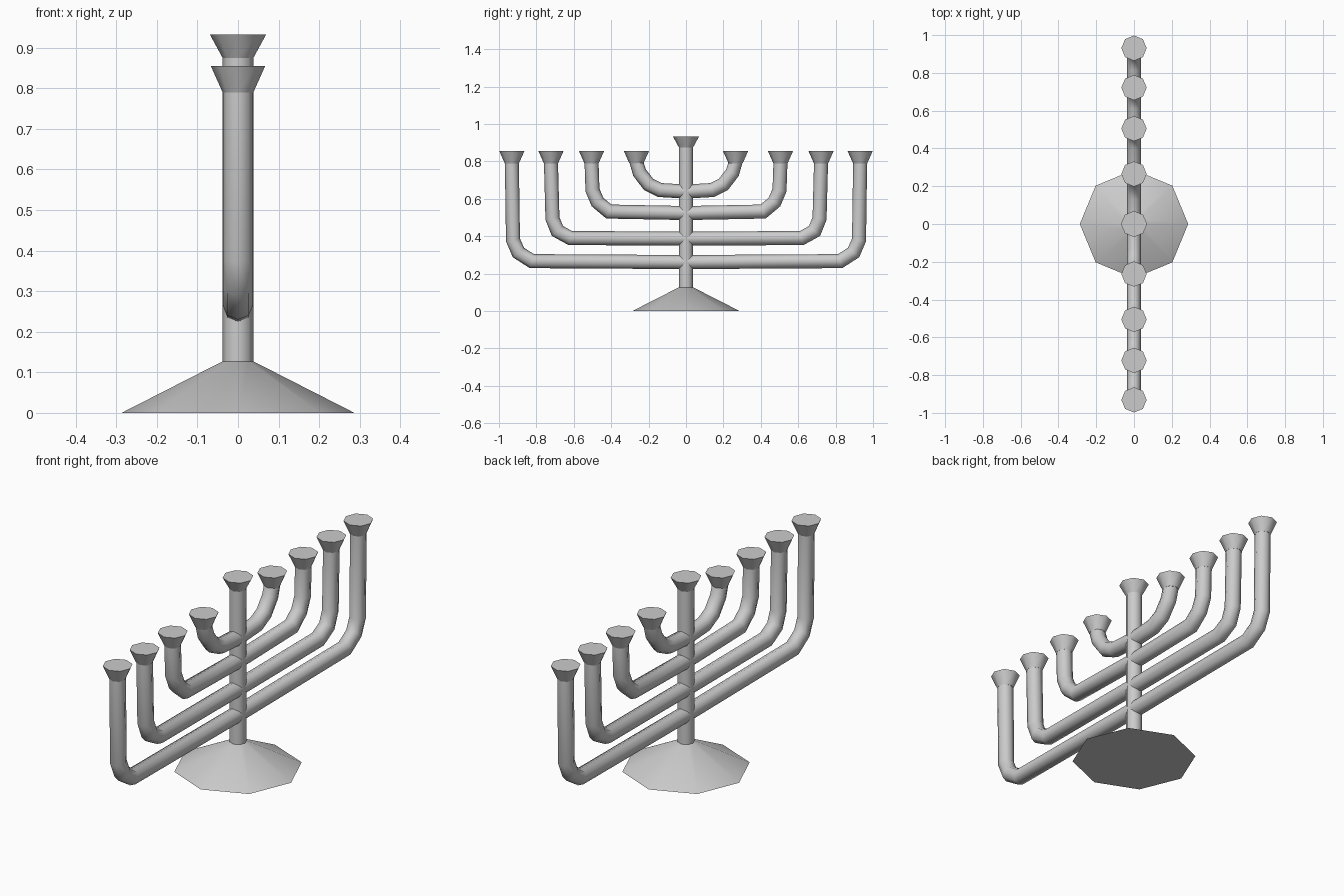
import bpy, bmesh
from math import cos, sin, pi, radians
from mathutils import Vector

if "Cube" in bpy.data.objects:
    bpy.data.objects.remove(bpy.data.objects["Cube"])

SIDES = 8


def make_object(name, rings):
    """Skin a list of vertex rings, cap both ends and shade smooth."""
    bm = bmesh.new()
    loops = [[bm.verts.new(p) for p in ring] for ring in rings]
    for a, b in zip(loops, loops[1:]):
        for i in range(SIDES):
            j = (i + 1) % SIDES
            bm.faces.new((a[i], a[j], b[j], b[i]))
    bm.faces.new(loops[0])
    bm.faces.new(loops[-1])
    bmesh.ops.recalc_face_normals(bm, faces=bm.faces)
    mesh = bpy.data.meshes.new(name)
    bm.to_mesh(mesh)
    bm.free()
    obj = bpy.data.objects.new(name, mesh)
    bpy.context.collection.objects.link(obj)
    bpy.ops.object.select_all(action='DESELECT')
    obj.select_set(True)
    bpy.context.view_layer.objects.active = obj
    bpy.ops.object.shade_smooth_by_angle(angle=radians(50))
    return obj


def cone(name, y, profile):
    """Octagonal turned part from (radius, z) pairs."""
    make_object(name, [[(r * cos(2 * pi * i / SIDES), y + r * sin(2 * pi * i / SIDES), z)
                        for i in range(SIDES)] for r, z in profile])


def tube(name, path, radius):
    """Octagonal tube along a path in the YZ plane with mitred bends."""
    pts = [Vector((0, y, z)) for y, z in path]
    side = Vector((1, 0, 0))
    rings = []
    for k, p in enumerate(pts):
        d0 = (p - pts[k - 1]).normalized() if k else (pts[1] - p).normalized()
        d1 = (pts[k + 1] - p).normalized() if k < len(pts) - 1 else d0
        if k == len(pts) - 1:
            d0 = d1 = Vector((0, 0, 1))      # level end under the cup
        tangent = (d0 + d1).normalized()
        normal = side.cross(tangent) / max(tangent.dot(d0), 0.5)
        rings.append([p + radius * (side * cos(2 * pi * i / SIDES) + normal * sin(2 * pi * i / SIDES))
                      for i in range(SIDES)])
    make_object(name, rings)


# Base, central stem and its raised cup
cone("base", 0, [(0.287, 0), (0.038, 0.127)])
cone("stem", 0, [(0.038, 0.12), (0.038, 0.877)])
cone("center_cup", 0, [(0.038, 0.875), (0.069, 0.932)])

# Curved arms, outermost first, each mirrored to both sides with a cup on top
arms = [
    [(0, 0.262), (0.824, 0.267), (0.896, 0.313), (0.925, 0.38), (0.931, 0.795)],
    [(0, 0.388), (0.618, 0.39), (0.687, 0.428), (0.714, 0.495), (0.722, 0.795)],
    [(0, 0.524), (0.412, 0.532), (0.473, 0.583), (0.50, 0.647), (0.505, 0.795)],
    [(0, 0.639), (0.139, 0.647), (0.20, 0.677), (0.248, 0.74), (0.265, 0.795)],
]
for n, path in enumerate(arms, 1):
    for sign, label in ((1, "right"), (-1, "left")):
        tube(f"arm_{n}_{label}", [(sign * y, z) for y, z in path], 0.0375)
        cone(f"cup_{n}_{label}", sign * path[-1][0], [(0.038, 0.79), (0.067, 0.855)])
